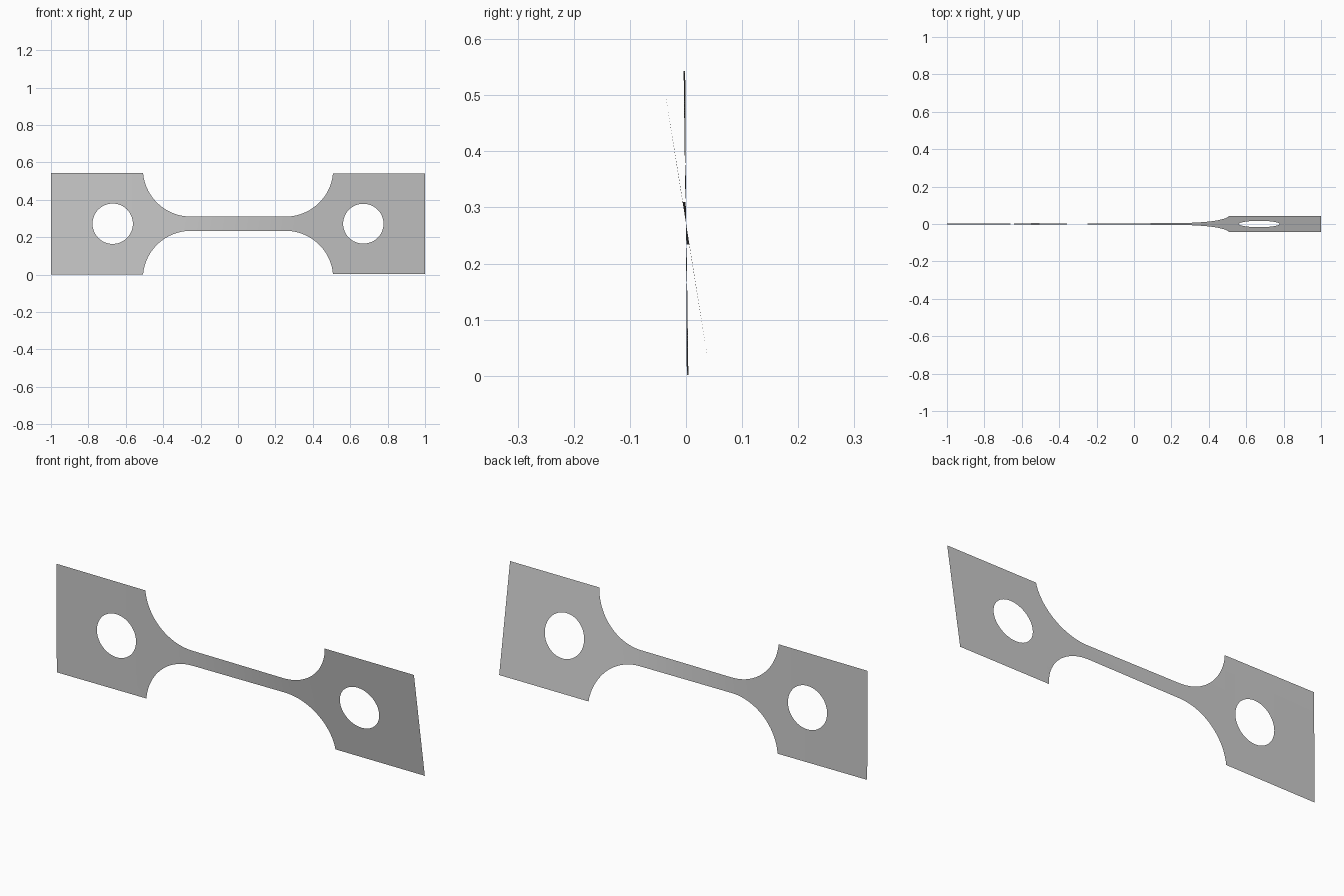
import bpy, bmesh, math
from mathutils import Matrix

cube = bpy.data.objects.get("Cube")
if cube:
    bpy.data.objects.remove(cube)

HALF_H, NECK, MID_Z = 0.271, 0.038, 0.272      # tab half height, neck half height, axis height
TAB_X, FILLET_X, FILLET_R = 0.507, 0.252, 0.257
HOLE_X, HOLE_R = 0.67, 0.108


def outer(x):
    """Half height of the outline at x."""
    d = abs(x) - FILLET_X
    if d <= 0:
        return NECK
    if abs(x) >= TAB_X - 1e-6:
        return HALF_H
    return min(HALF_H, NECK + FILLET_R - math.sqrt(FILLET_R ** 2 - d * d))


def inner(x):
    """Half height of the round hole at x, zero outside it."""
    return math.sqrt(max(0, HOLE_R ** 2 - (abs(x) - HOLE_X) ** 2))


def twist(x):
    """Twist angle: the neck turns, the tabs stay almost flat."""
    keys = [(-1, 0.3), (-TAB_X, 0.9), (-0.3, 1.4), (0.3, 8.6), (TAB_X, 9.1), (1, 9.1)]
    for (x0, a0), (x1, a1) in zip(keys, keys[1:]):
        if x <= x1:
            break
    return math.radians(a0 + (a1 - a0) * (x - x0) / (x1 - x0))


# Columns along one half, then mirrored
half = [FILLET_X * i / 10 for i in range(10)]
half += [FILLET_X + (TAB_X - FILLET_X) * math.sin(math.pi / 2 * i / 20) for i in range(21)]
half += [HOLE_X - HOLE_R * math.cos(math.pi * i / 24) for i in range(25)]
half += [0.85, 0.92, 1.0]
columns = [-x for x in reversed(half[1:])] + half

# Sheet: a strip above and a strip below the hole line
bm = bmesh.new()
for side in (1, -1):
    rows = []
    for x in columns:
        turn = Matrix.Rotation(twist(x), 3, 'X')
        low, high = inner(x), outer(x)
        if low < 1e-4:
            low = 0
        rows.append([bm.verts.new(turn @ bm.verts.new((x, 0, side * z)).co) for z in (low, high)])
    for a, b in zip(rows, rows[1:]):
        quad = [a[0], b[0], b[1], a[1]]
        bm.faces.new(quad if side > 0 else quad[::-1])
bmesh.ops.delete(bm, geom=[v for v in bm.verts if not v.link_faces], context='VERTS')
bmesh.ops.remove_doubles(bm, verts=bm.verts[:], dist=1e-5)
bmesh.ops.translate(bm, verts=bm.verts[:], vec=(0, 0, MID_Z))

mesh = bpy.data.meshes.new("twisted_test_strip")
bm.to_mesh(mesh)
bm.free()
strip = bpy.data.objects.new("twisted_test_strip", mesh)
bpy.context.collection.objects.link(strip)

# Plain grey finish
grey = bpy.data.materials.new("light_grey")
grey.use_nodes = True
grey.diffuse_color = (0.6, 0.6, 0.6, 1)
grey.node_tree.nodes["Principled BSDF"].inputs["Base Color"].default_value = (0.6, 0.6, 0.6, 1)
mesh.materials.append(grey)

bpy.context.view_layer.objects.active = strip
strip.select_set(True)
bpy.ops.object.shade_smooth_by_angle()
